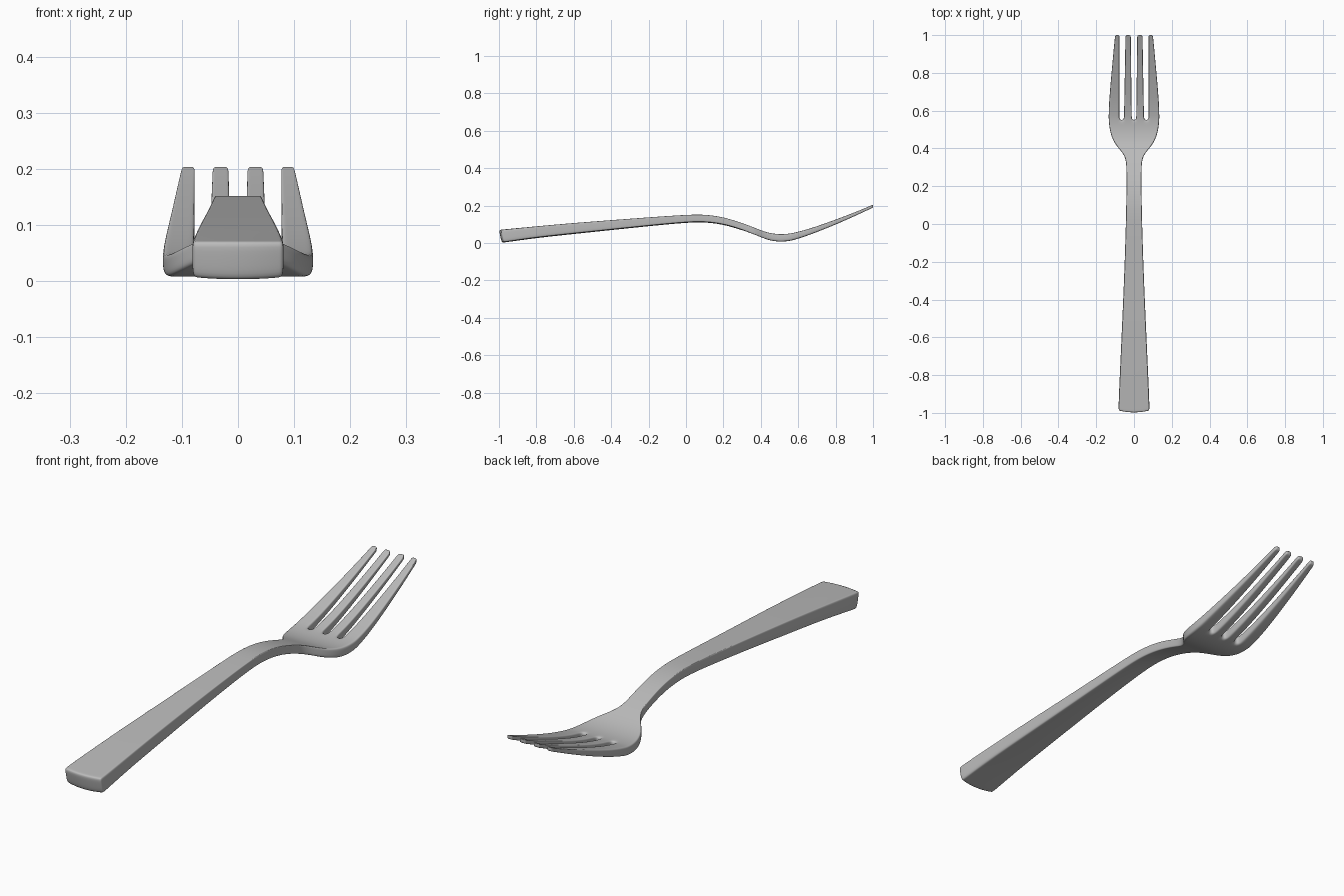
import bpy, bmesh

cube = bpy.data.objects.get("Cube")
if cube:
    bpy.data.objects.remove(cube, do_unlink=True)

steel = bpy.data.materials.new("brushed grey")
steel.use_nodes = True
GREY = (0.5, 0.5, 0.5, 1)
steel.diffuse_color = GREY
steel.node_tree.nodes["Principled BSDF"].inputs["Base Color"].default_value = GREY

# Stations along the fork: y, half width, top height, bottom height
ROWS = [
    (-1.00, 0.081, 0.070, 0.001), (-0.97, 0.082, 0.073, 0.004),
    (-0.80, 0.075, 0.089, 0.027), (-0.60, 0.066, 0.107, 0.048),
    (-0.40, 0.057, 0.122, 0.069), (-0.20, 0.049, 0.137, 0.090),
    (0.00, 0.043, 0.151, 0.109), (0.10, 0.041, 0.153, 0.112),
    (0.20, 0.039, 0.139, 0.099), (0.29, 0.040, 0.110, 0.072),
    (0.34, 0.042, 0.092, 0.055), (0.375, 0.058, 0.078, 0.042),
    (0.41, 0.090, 0.064, 0.027), (0.45, 0.115, 0.052, 0.013),
    (0.50, 0.129, 0.046, 0.006), (0.55, 0.134, 0.049, 0.010),
    (0.58, 0.134, 0.055, 0.017), (0.64, 0.132, 0.070, 0.036),
    (0.72, 0.126, 0.096, 0.066), (0.82, 0.117, 0.132, 0.107),
    (0.92, 0.108, 0.171, 0.152), (0.98, 0.102, 0.196, 0.180),
    (1.00, 0.100, 0.205, 0.189),
]
SLOT_ROW = 15            # the slots begin at this station
SLOT_COLUMNS = (2, 5, 8)
# Inner tine inside, inner tine outside, outer tine inside
ROOT = (0.012, 0.053, 0.078)
TIP = (0.017, 0.045, 0.077)


def columns(y, w):
    """Twelve x positions across a station, two cells per tine, one per slot."""
    if y < 0.55:
        a, b, c = (v * w / 0.134 for v in ROOT)
    else:
        t = (y - 0.55) / 0.45
        a, b, c = (r + (e - r) * t for r, e in zip(ROOT, TIP))
    half = [a, (a + b) / 2, b, c, (c + w) / 2, w]
    return [-x for x in reversed(half)] + half


bm = bmesh.new()
crease = bm.edges.layers.float.new("crease_edge")
top, bottom = {}, {}
for r, (y, w, zt, zb) in enumerate(ROWS):
    for c, x in enumerate(columns(y, w)):
        edge = (x / w) ** 2
        bow = 0.010 * edge if r < 2 else 0        # softly bowed handle end
        slant = 0.014 if r == 0 else 0.007 if r == 1 else 0
        belly = 0.004 * edge if y < 0.3 else 0    # slightly rounded underside
        top[r, c] = bm.verts.new((x, y + bow, zt))
        bottom[r, c] = bm.verts.new((x, y + bow + slant, zb + belly))

# Top and bottom skins, leaving the slots open
border = {}
for r in range(len(ROWS) - 1):
    for c in range(11):
        if r >= SLOT_ROW and c in SLOT_COLUMNS:
            continue
        ring = [(r, c), (r, c + 1), (r + 1, c + 1), (r + 1, c)]
        bm.faces.new([top[k] for k in ring])
        bm.faces.new([bottom[k] for k in reversed(ring)])
        for k in range(4):
            pair = tuple(sorted((ring[k], ring[(k + 1) % 4])))
            border[pair] = border.get(pair, 0) + 1

# Side walls around the outline and the slots, with a firmer upper rim
for (p, q), uses in border.items():
    if uses == 1:
        bm.faces.new((top[p], top[q], bottom[q], bottom[p]))
        bm.edges.get((top[p], top[q]))[crease] = 0.38
        bm.edges.get((bottom[p], bottom[q]))[crease] = 0.28
for c in (0, 11):
    bm.edges.get((top[0, c], bottom[0, c]))[crease] = 0.32

bmesh.ops.recalc_face_normals(bm, faces=bm.faces)
for f in bm.faces:
    f.smooth = True
mesh = bpy.data.meshes.new("fork")
bm.to_mesh(mesh)
bm.free()
mesh.materials.append(steel)
fork = bpy.data.objects.new("fork", mesh)
bpy.context.collection.objects.link(fork)

# Rounded finish
sub = fork.modifiers.new("rounding", "SUBSURF")
sub.levels = sub.render_levels = 3
